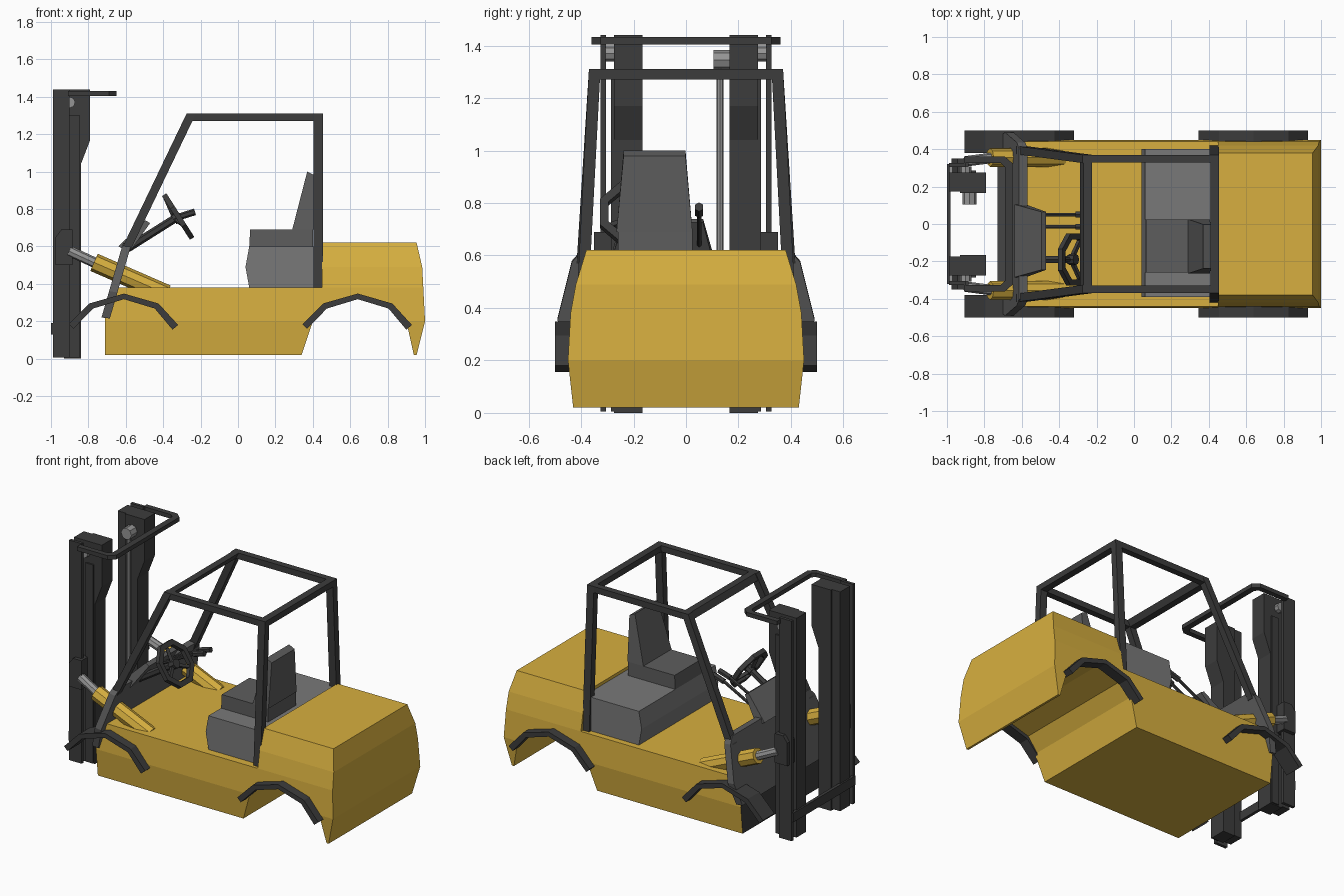
import bpy, bmesh, math
from mathutils import Vector

if "Cube" in bpy.data.objects:
    bpy.data.objects.remove(bpy.data.objects["Cube"])


def material(name, rgb):
    m = bpy.data.materials.new(name)
    m.diffuse_color = (*rgb, 1)
    m.use_nodes = True
    m.node_tree.nodes["Principled BSDF"].inputs["Base Color"].default_value = m.diffuse_color
    return m


YELLOW = material("yellow paint", (0.68, 0.43, 0.05))
BLACK = material("black steel", (0.045, 0.045, 0.045))
DARK = material("dark grey", (0.11, 0.11, 0.11))
GREY = material("mid grey", (0.19, 0.19, 0.19))
STEEL = material("bare steel", (0.3, 0.3, 0.3))


def finish(name, bm, *mats):
    bmesh.ops.recalc_face_normals(bm, faces=bm.faces)
    me = bpy.data.meshes.new(name)
    bm.to_mesh(me)
    bm.free()
    for m in mats:
        me.materials.append(m)
    ob = bpy.data.objects.new(name, me)
    bpy.context.collection.objects.link(ob)
    return ob


def prism_bm(pts, y0, y1):
    """Side profile (x, z) extruded from y0 to y1."""
    bm = bmesh.new()
    f = bm.faces.new([bm.verts.new((x, y0, z)) for x, z in pts])
    r = bmesh.ops.extrude_face_region(bm, geom=[f])
    for v in r["geom"]:
        if isinstance(v, bmesh.types.BMVert):
            v.co.y = y1
    return bm


def prism(name, pts, y0, y1, mat):
    return finish(name, prism_bm(pts, y0, y1), mat)


def box(name, x0, x1, y0, y1, z0, z1, mat):
    return prism(name, [(x0, z0), (x1, z0), (x1, z1), (x0, z1)], y0, y1, mat)


def rod(name, a, b, r, mat, sides=8):
    """Cylinder between two points."""
    a, b = Vector(a), Vector(b)
    bm = bmesh.new()
    bmesh.ops.create_cone(bm, cap_ends=True, segments=sides, radius1=r, radius2=r, depth=(b - a).length)
    q = (b - a).to_track_quat('Z', 'Y')
    for v in bm.verts:
        v.co = q @ v.co + (a + b) / 2
    return finish(name, bm, mat)


def sweep(name, section, path, mat):
    """Loft an offset section through points (used for leaning posts)."""
    bm = bmesh.new()
    rings = [[bm.verts.new(Vector(p) + Vector(o)) for o in section] for p in path]
    n = len(section)
    for r, s in zip(rings, rings[1:]):
        for i in range(n):
            bm.faces.new((r[i], r[(i + 1) % n], s[(i + 1) % n], s[i]))
    bm.faces.new(rings[0])
    bm.faces.new(rings[-1])
    return finish(name, bm, mat)


# body and counterweight: one profile, side width follows the height
widths = [(0.02, 0.43), (0.2, 0.45), (0.38, 0.44), (0.49, 0.42), (0.62, 0.38)]


def width(z):
    for (a, wa), (b, wb) in zip(widths, widths[1:]):
        if z <= b + 1e-4:
            return wa + (wb - wa) * (z - a) / (b - a)
    return widths[-1][1]


bm = prism_bm([(-0.71, 0.02), (0.34, 0.02), (0.40, 0.2), (0.47, 0.29), (0.64, 0.34), (0.82, 0.29),
               (0.90, 0.2), (0.94, 0.02), (0.955, 0.02), (1.0, 0.2), (0.985, 0.49), (0.955, 0.62),
               (0.45, 0.62), (0.45, 0.38), (-0.66, 0.38), (-0.71, 0.22)], -1, 1)
for z in (0.2, 0.38, 0.49):
    bmesh.ops.bisect_plane(bm, geom=bm.verts[:] + bm.edges[:] + bm.faces[:], dist=1e-4,
                           plane_co=(0, 0, z), plane_no=(0, 0, 1))
for v in bm.verts:
    v.co.y = math.copysign(width(v.co.z), v.co.y)
for f in bm.faces:  # dark front end
    if f.calc_center_median().x < -0.65 and all(v.co.x < -0.6 for v in f.verts):
        f.material_index = 1
finish("body", bm, YELLOW, BLACK)

# fenders: bent strips over the four wheel arches
for s in (-1, 1):
    for label, cx, inner in (("front", -0.61, 0.38), ("rear", 0.64, 0.43)):
        outer = [(-0.295, 0.185), (-0.185, 0.295), (0, 0.348), (0.185, 0.295), (0.29, 0.18)]
        under = [(0.26, 0.155), (0.165, 0.268), (0, 0.318), (-0.165, 0.268), (-0.27, 0.16)]
        prism(label + "_fender", [(cx + x, z) for x, z in outer + under], s * inner, s * 0.5, BLACK)

# cowl and dash panel
bm = bmesh.new()
outline = [(0.46, 0.22), (0.49, 0.36), (0.435, 0.58), (0.40, 0.62)]
outline += [(-y, z) for y, z in reversed(outline)]
f = bm.faces.new([bm.verts.new((-0.73 + (z - 0.22) * 0.29, y, z)) for y, z in outline])
r = bmesh.ops.extrude_face_region(bm, geom=[f])
bmesh.ops.translate(bm, verts=[v for v in r["geom"] if isinstance(v, bmesh.types.BMVert)], vec=(0.045, 0, -0.005))
finish("cowl", bm, DARK)

bm = prism_bm([(-0.64, 0.60), (-0.495, 0.74), (-0.47, 0.725), (-0.58, 0.57)], -1, 1)
for v in bm.verts:
    top = v.co.z > 0.65
    v.co.y = -0.09 + math.copysign(0.155 if top else 0.195, v.co.y)
finish("dash_panel", bm, DARK)

# seat base, cushion and backrest
prism("seat_base", [(0.06, 0.38), (0.04, 0.49), (0.06, 0.6), (0.45, 0.6), (0.45, 0.38)], -0.39, 0.4, GREY)
prism("seat_cushion", [(0.06, 0.6), (0.4, 0.6), (0.4, 0.69), (0.065, 0.69)], -0.26, 0.025, DARK)
bm = prism_bm([(0.29, 0.69), (0.37, 1.0), (0.41, 0.98), (0.405, 0.69)], -1, 1)
for v in bm.verts:
    v.co.y = -0.12 + math.copysign(0.145 if v.co.z < 0.8 else 0.118, v.co.y)
finish("seat_back", bm, DARK)

# overhead guard: leaning posts and roof frame
sec = [(-0.025, -0.022, 0), (0.025, -0.022, 0), (0.025, 0.022, 0), (-0.025, 0.022, 0)]
for s in (-1, 1):
    sweep("rear_guard_post", sec, [(0.43, s * 0.397, 0.38), (0.43, s * 0.348, 1.31)], BLACK)
    sweep("front_guard_post", sec, [(-0.605, s * 0.395, 0.57), (-0.25, s * 0.348, 1.31)], BLACK)
    box("roof_side_bar", -0.26, 0.45, s * 0.328, s * 0.37, 1.27, 1.31, BLACK)
prism("roof_front_bar", [(-0.29, 1.27), (-0.245, 1.27), (-0.225, 1.31), (-0.27, 1.31)], -0.365, 0.365, BLACK)
box("roof_rear_bar", 0.408, 0.455, -0.365, 0.365, 1.27, 1.31, BLACK)

# steering wheel, spokes and column
hub = Vector((-0.32, -0.19, 0.76))
axis = Vector((0.25, 0, 0.16)).normalized()
u, w = Vector((0, 1, 0)), axis.cross(Vector((0, 1, 0)))


def on_wheel(a, r, h=0.0):
    return hub + (u * math.cos(a) + w * math.sin(a)) * r + axis * h


bm = bmesh.new()
loops = [[bm.verts.new(on_wheel((i + 0.5) * math.pi / 4, r, h)) for i in range(8)]
         for r, h in ((0.15, -0.014), (0.15, 0.014), (0.115, 0.014), (0.115, -0.014))]
for j in range(4):
    for i in range(8):
        a, b = loops[j], loops[(j + 1) % 4]
        bm.faces.new((a[i], a[(i + 1) % 8], b[(i + 1) % 8], b[i]))
finish("steering_wheel", bm, BLACK)
for a in (math.pi / 2, math.pi * 7 / 6, math.pi * 11 / 6):
    rod("wheel_spoke", hub - axis * 0.02, on_wheel(a, 0.125), 0.014, BLACK, 4)
rod("wheel_hub", hub - axis * 0.03, hub + axis * 0.012, 0.03, BLACK)
rod("steering_column", (-0.59, -0.19, 0.59), hub, 0.022, BLACK, 6)

# control levers with knobs
for y in (-0.015, 0.05):
    rod("lever", (-0.54, y, 0.64), (-0.30, y, 0.765), 0.01, BLACK, 6)
    rod("lever_knob", (-0.31, y, 0.76), (-0.23, y, 0.785), 0.018, BLACK, 6)

# mast: stepped rails, outer plates, tilt brackets and cylinders
for s in (-1, 1):
    prism("mast_rail", [(-0.93, 0), (-0.84, 0), (-0.84, 1.04), (-0.79, 1.17), (-0.79, 1.44), (-0.93, 1.44)],
          s * 0.165, s * 0.275, BLACK)
    box("mast_inner_rail", -0.99, -0.925, s * 0.175, s * 0.275, 0.01, 1.44, BLACK)
    box("mast_outer_plate", -0.99, -0.9, s * 0.305, s * 0.325, 0.005, 1.44, BLACK)
    box("mast_outer_web", -0.9, -0.845, s * 0.27, s * 0.285, 0.005, 1.3, BLACK)
    rod("mast_roller", (-0.9, s * 0.27, 1.37), (-0.9, s * 0.307, 1.37), 0.03, STEEL)
    prism("tilt_bracket", [(-0.975, 0.5), (-0.885, 0.5), (-0.885, 0.69), (-0.945, 0.69), (-0.975, 0.65)],
          s * 0.27, s * 0.35, BLACK)
    rod("tilt_cylinder", (-0.38, s * 0.355, 0.345), (-0.77, s * 0.355, 0.515), 0.05, YELLOW)
    rod("tilt_rod", (-0.75, s * 0.355, 0.506), (-0.9, s * 0.335, 0.575), 0.028, STEEL)

rod("lift_cylinder", (-0.88, 0.13, 0.05), (-0.88, 0.13, 1.33), 0.013, STEEL)
rod("lift_pulley", (-0.88, 0.105, 1.345), (-0.88, 0.166, 1.345), 0.038, STEEL)
box("mast_lower_bar", -1.0, -0.98, -0.32, 0.32, 0.13, 0.19, BLACK)

# top tie bar: flat U with cut corners
bm = bmesh.new()
half = [(-0.91, 0.36), (-0.69, 0.36), (-0.65, 0.325)]
inner = [(-0.69, 0.305), (-0.71, 0.325), (-0.91, 0.325)]
loop = half + [(x, -y) for x, y in reversed(half)]
loop += [(x, -y) for x, y in reversed(inner)] + inner
f = bm.faces.new([bm.verts.new((x, y, 1.405)) for x, y in half
                  + [(x, -y) for x, y in reversed(half)]
                  + [(x, -y) for x, y in reversed(inner)]
                  + inner])
loop_ok = f.calc_area()
r = bmesh.ops.extrude_face_region(bm, geom=[f])
bmesh.ops.translate(bm, verts=[v for v in r["geom"] if isinstance(v, bmesh.types.BMVert)], vec=(0, 0, 0.027))
finish("mast_tie_bar", bm, BLACK)
